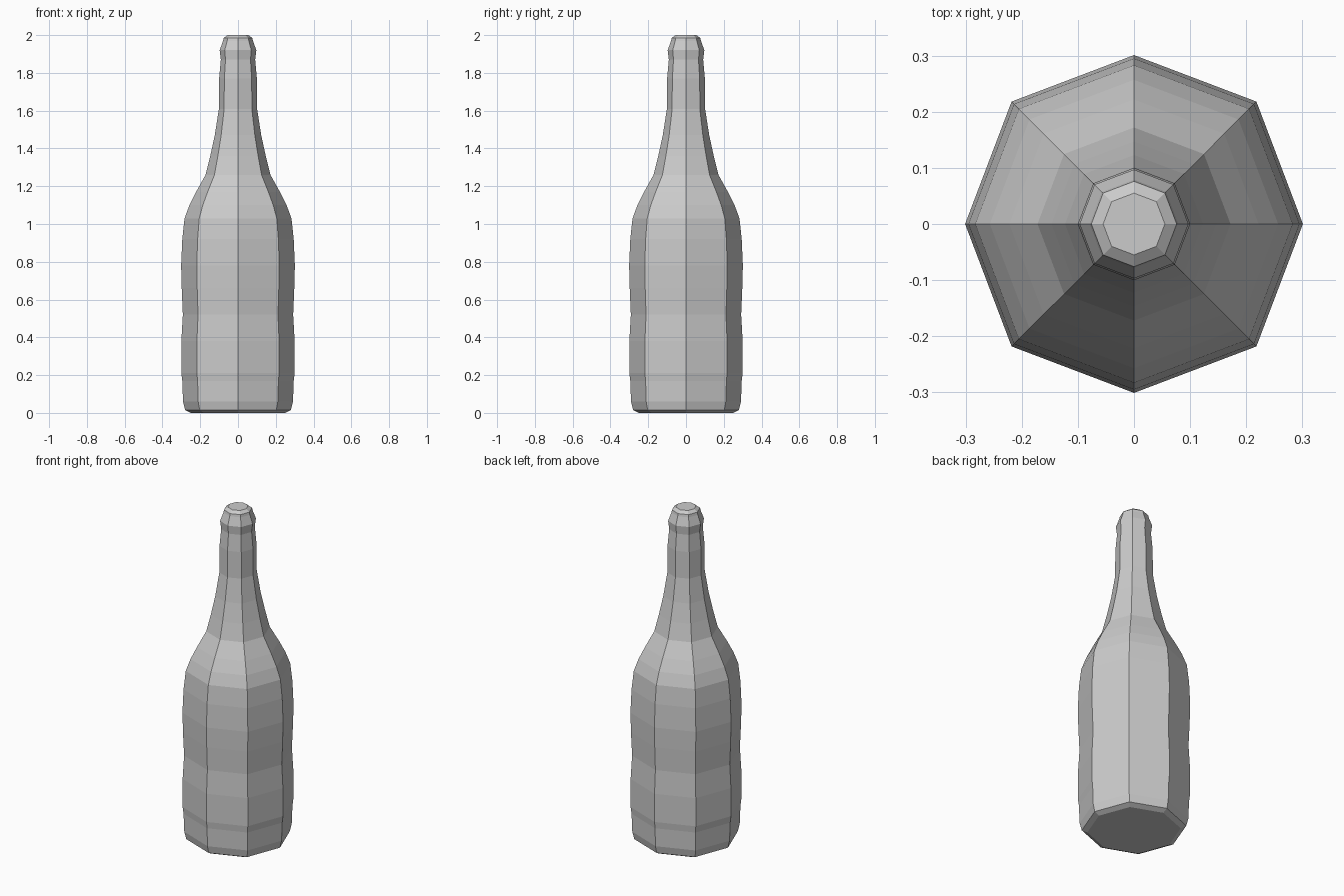
import bpy, bmesh, math

if "Cube" in bpy.data.objects:
    bpy.data.objects.remove(bpy.data.objects["Cube"])

# Bottle outline, bottom to top: (radius, height)
PROFILE = [
    (0.25, 0.0), (0.28, 0.015), (0.291, 0.06), (0.295, 0.17), (0.30, 0.21),
    (0.30, 0.38), (0.292, 0.52), (0.298, 0.66), (0.301, 0.78), (0.295, 0.92),
    (0.283, 1.03), (0.257, 1.10), (0.222, 1.17), (0.172, 1.26), (0.147, 1.36),
    (0.123, 1.47), (0.101, 1.61), (0.10, 1.77), (0.091, 1.87), (0.097, 1.92),
    (0.079, 1.97), (0.076, 1.985), (0.055, 2.0),
]
SIDES = 8


def ring(bm, radius, z):
    """One octagonal ring; diagonal corners sit slightly further out."""
    verts = []
    for i in range(SIDES):
        a = 2 * math.pi * i / SIDES
        r = radius * (1.025 if i % 2 else 1.0)
        verts.append(bm.verts.new((r * math.cos(a), r * math.sin(a), z)))
    return verts


# Bottle body: stacked rings bridged with flat faces
bm = bmesh.new()
rings = [ring(bm, r, z) for r, z in PROFILE]
for low, high in zip(rings, rings[1:]):
    for i in range(SIDES):
        j = (i + 1) % SIDES
        bm.faces.new((low[i], low[j], high[j], high[i]))

# Base and cap faces
bm.faces.new(list(reversed(rings[0])))
bm.faces.new(rings[-1])

mesh = bpy.data.meshes.new("bottle")
bm.to_mesh(mesh)
bm.free()
bottle = bpy.data.objects.new("bottle", mesh)
bpy.context.collection.objects.link(bottle)
